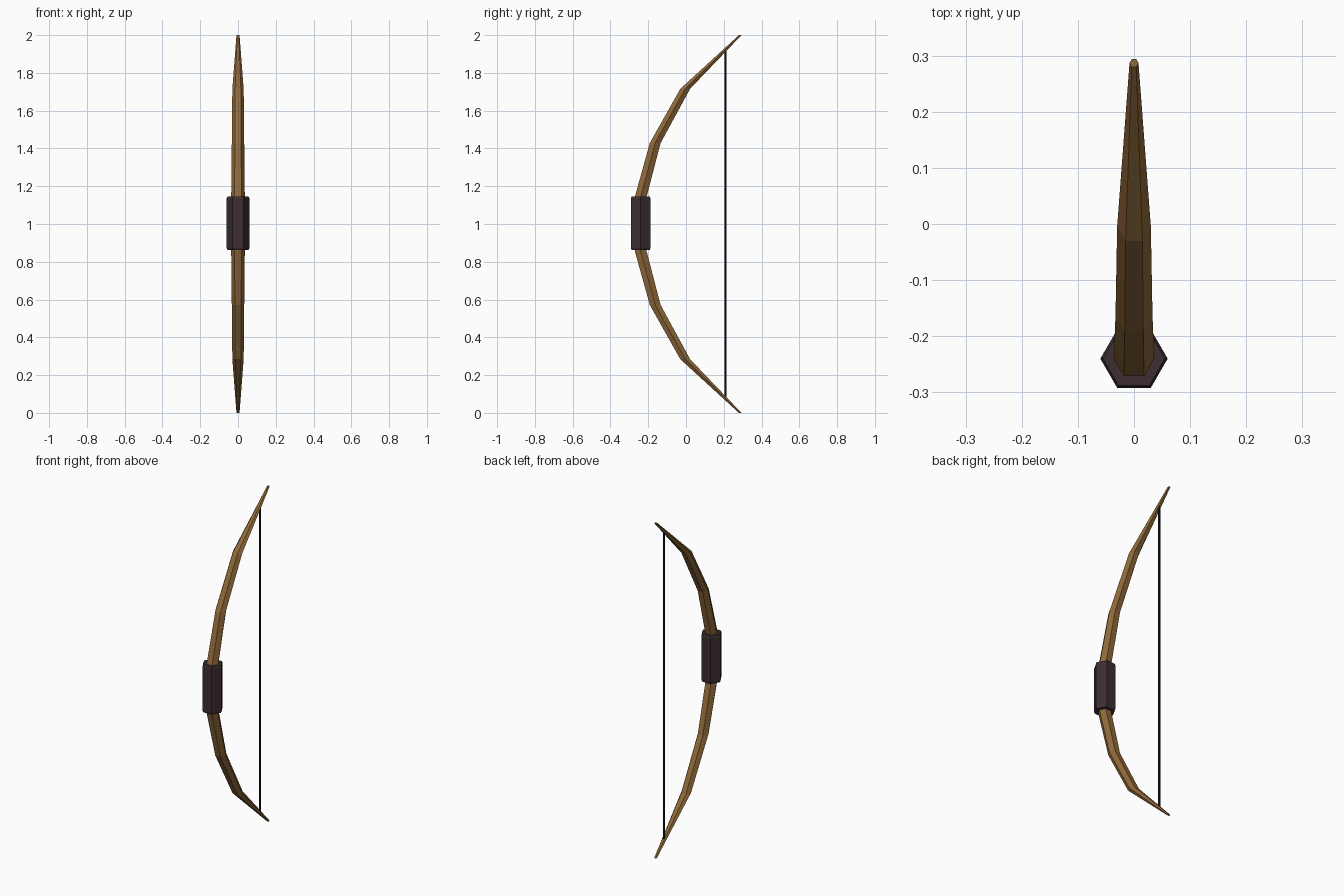
import bpy, bmesh, math

if "Cube" in bpy.data.objects:
    bpy.data.objects.remove(bpy.data.objects["Cube"])


def material(name, rgb):
    m = bpy.data.materials.new(name)
    m.diffuse_color = (*rgb, 1)
    m.use_nodes = True
    m.node_tree.nodes["Principled BSDF"].inputs["Base Color"].default_value = m.diffuse_color
    return m


def loft(name, rings, mat, sides=6):
    """Skin horizontal polygon rings given as (y, z, radius)."""
    bm = bmesh.new()
    loops = []
    for y, z, r in rings:
        loops.append([bm.verts.new((r * math.cos(2 * math.pi * i / sides),
                                    y + r * math.sin(2 * math.pi * i / sides), z))
                      for i in range(sides)])
    for a, b in zip(loops, loops[1:]):
        for i in range(sides):
            j = (i + 1) % sides
            bm.faces.new((a[i], a[j], b[j], b[i]))
    bm.faces.new(loops[0][::-1])
    bm.faces.new(loops[-1])
    bmesh.ops.recalc_face_normals(bm, faces=bm.faces)
    me = bpy.data.meshes.new(name)
    bm.to_mesh(me)
    bm.free()
    me.materials.append(mat)
    ob = bpy.data.objects.new(name, me)
    bpy.context.collection.objects.link(ob)
    return ob


wood = material("warm_wood", (0.28, 0.142, 0.042))
leather = material("dark_leather", (0.045, 0.027, 0.029))
cord = material("black_cord", (0.012, 0.012, 0.017))

# Curved stave: upper half profile, mirrored about mid height
upper = [(-0.24, 1.143, 0.036), (-0.163, 1.429, 0.033),
         (-0.004, 1.716, 0.030), (0.287, 2.0, 0.008)]
lower = [(y, 2 - z, r) for y, z, r in reversed(upper)]
loft("bow_stave", lower + upper, wood)

# Wrapped grip with slightly chamfered ends
loft("grip", [(-0.24, 0.862, 0.055), (-0.24, 0.872, 0.06),
              (-0.24, 1.136, 0.06), (-0.24, 1.146, 0.055)], leather)

# Bowstring
loft("bowstring", [(0.208, 0.075, 0.006), (0.208, 1.925, 0.006)], cord)
